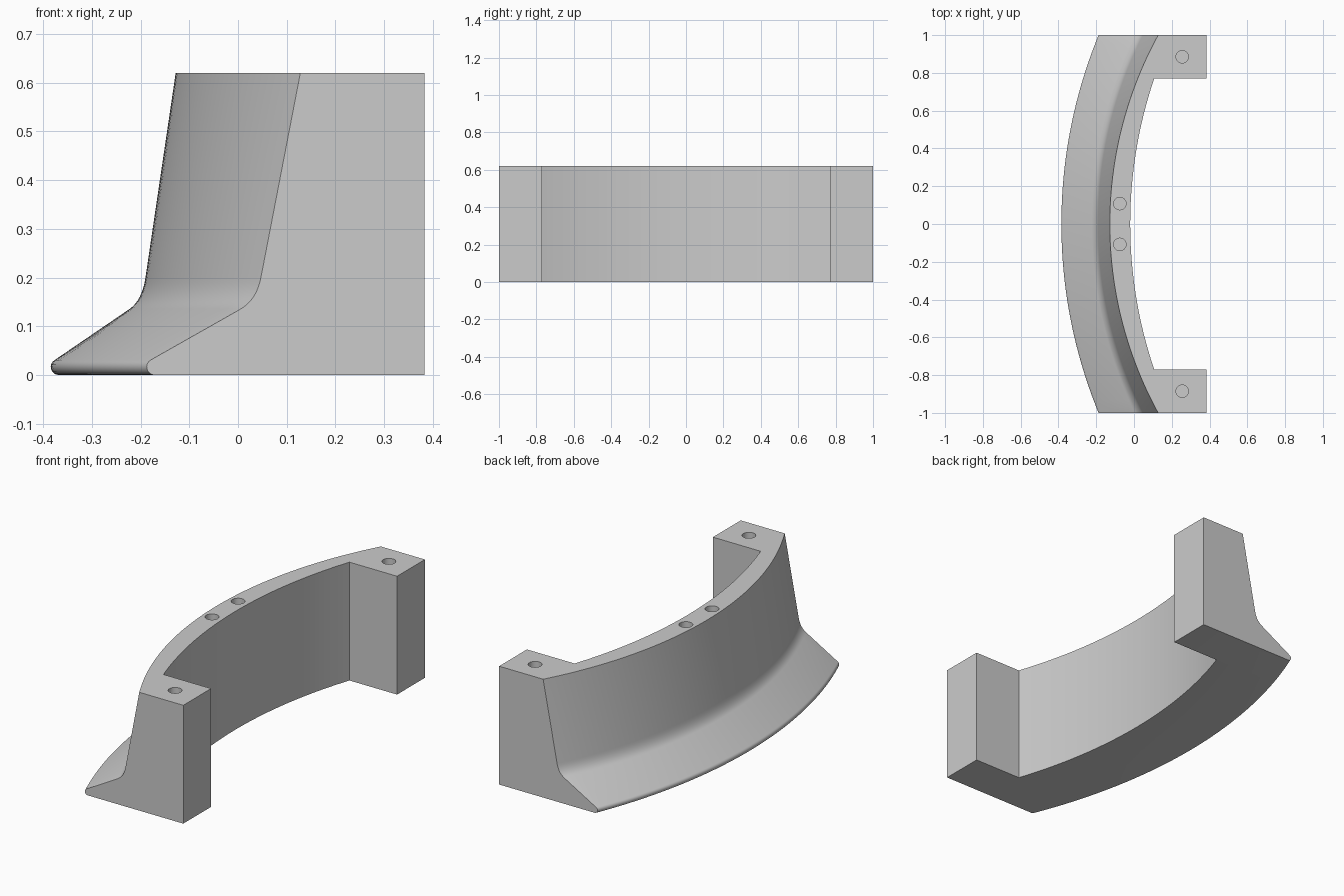
import bpy, bmesh
from math import sqrt, cos, sin, radians
from mathutils import Vector

cube = bpy.data.objects.get("Cube")
if cube:
    bpy.data.objects.remove(cube, do_unlink=True)

HEIGHT, BACK, POST_Y = 0.62, 0.383, 0.77

grey = bpy.data.materials.new("plain grey")
grey.use_nodes = True
colour = (0.6, 0.6, 0.6, 1)
grey.diffuse_color = colour
grey.node_tree.nodes["Principled BSDF"].inputs["Base Color"].default_value = colour


def make_object(name, bm):
    bmesh.ops.recalc_face_normals(bm, faces=bm.faces)
    mesh = bpy.data.meshes.new(name)
    bm.to_mesh(mesh)
    bm.free()
    mesh.materials.append(grey)
    obj = bpy.data.objects.new(name, mesh)
    bpy.context.collection.objects.link(obj)
    return obj


def arc_x(mid, end, half, y):
    """x on a circular arc passing through mid at y=0 and end at y=half."""
    rise = end - mid
    r = (half * half + rise * rise) / (2 * rise)
    return mid + r - sqrt(r * r - y * y)


def profile(top, start, corner, finish, toe):
    """Sloped wall, concave fillet and rounded toe."""
    a, b, c = map(Vector, (start, corner, finish))
    pts = [Vector(top)]
    for i in range(9):
        t = i / 8
        pts.append(a * (1 - t) ** 2 + b * 2 * t * (1 - t) + c * t * t)
    r = 0.0165
    for i in range(9):
        ang = radians(122 + 148 * i / 8)
        pts.append(Vector((toe + r * cos(ang), r + r * sin(ang))))
    return pts


# Flared curved body, lofted along y
mid = profile((-0.128, HEIGHT), (-0.19, 0.2), (-0.197, 0.155), (-0.222, 0.138), -0.368)
end = profile((0.128, HEIGHT), (0.047, 0.2), (0.038, 0.153), (0.003, 0.134), -0.171)
bm = bmesh.new()
rings = []
STEPS = 64
for i in range(STEPS + 1):
    y = -1 + 2 * i / STEPS
    ring = [bm.verts.new((arc_x(m.x, e.x, 1, y), y, (m.y + e.y) / 2 if 0 < i < STEPS else e.y))
            for m, e in zip(mid, end)]
    ring += [bm.verts.new((BACK, y, z)) for z in (0, HEIGHT)]
    rings.append(ring)
for r0, r1 in zip(rings, rings[1:]):
    n = len(r0)
    for j in range(n):
        k = (j + 1) % n
        bm.faces.new((r0[j], r0[k], r1[k], r1[j]))
bm.faces.new(rings[0])
bm.faces.new(rings[-1])
body = make_object("curved_bracket", bm)

# Cutter that hollows the back between the two end posts
bm = bmesh.new()
outline = []
for i in range(41):
    y = POST_Y * (i / 20 - 1)
    outline.append((arc_x(-0.02, 0.107, POST_Y, y), y))
outline += [(BACK + 0.2, POST_Y), (BACK + 0.2, -POST_Y)]
base = bm.faces.new([bm.verts.new((x, y, -0.1)) for x, y in outline])
out = bmesh.ops.extrude_face_region(bm, geom=[base])
bmesh.ops.translate(bm, vec=(0, 0, HEIGHT + 0.2),
                    verts=[v for v in out["geom"] if isinstance(v, bmesh.types.BMVert)])
cutters = [make_object("recess_cutter", bm)]

# Blind screw holes in the top
DEPTH = 0.2
for x, y in ((0.255, 0.885), (-0.075, 0.108)):
    for side in (-1, 1):
        bm = bmesh.new()
        bmesh.ops.create_cone(bm, cap_ends=True, segments=32, radius1=0.033,
                              radius2=0.033, depth=2 * DEPTH)
        bmesh.ops.translate(bm, vec=(x, y * side, HEIGHT), verts=bm.verts)
        cutters.append(make_object("hole_cutter", bm))

# Apply the cuts, then discard the cutters
bpy.context.view_layer.objects.active = body
body.select_set(True)
for cutter in cutters:
    mod = body.modifiers.new("cut", 'BOOLEAN')
    mod.operation = 'DIFFERENCE'
    mod.solver = 'EXACT'
    mod.object = cutter
    bpy.ops.object.modifier_apply(modifier=mod.name)
for cutter in cutters:
    bpy.data.objects.remove(cutter, do_unlink=True)

bpy.ops.object.select_all(action='DESELECT')
body.select_set(True)
bpy.context.view_layer.objects.active = body
bpy.ops.object.shade_smooth_by_angle(angle=radians(30))
